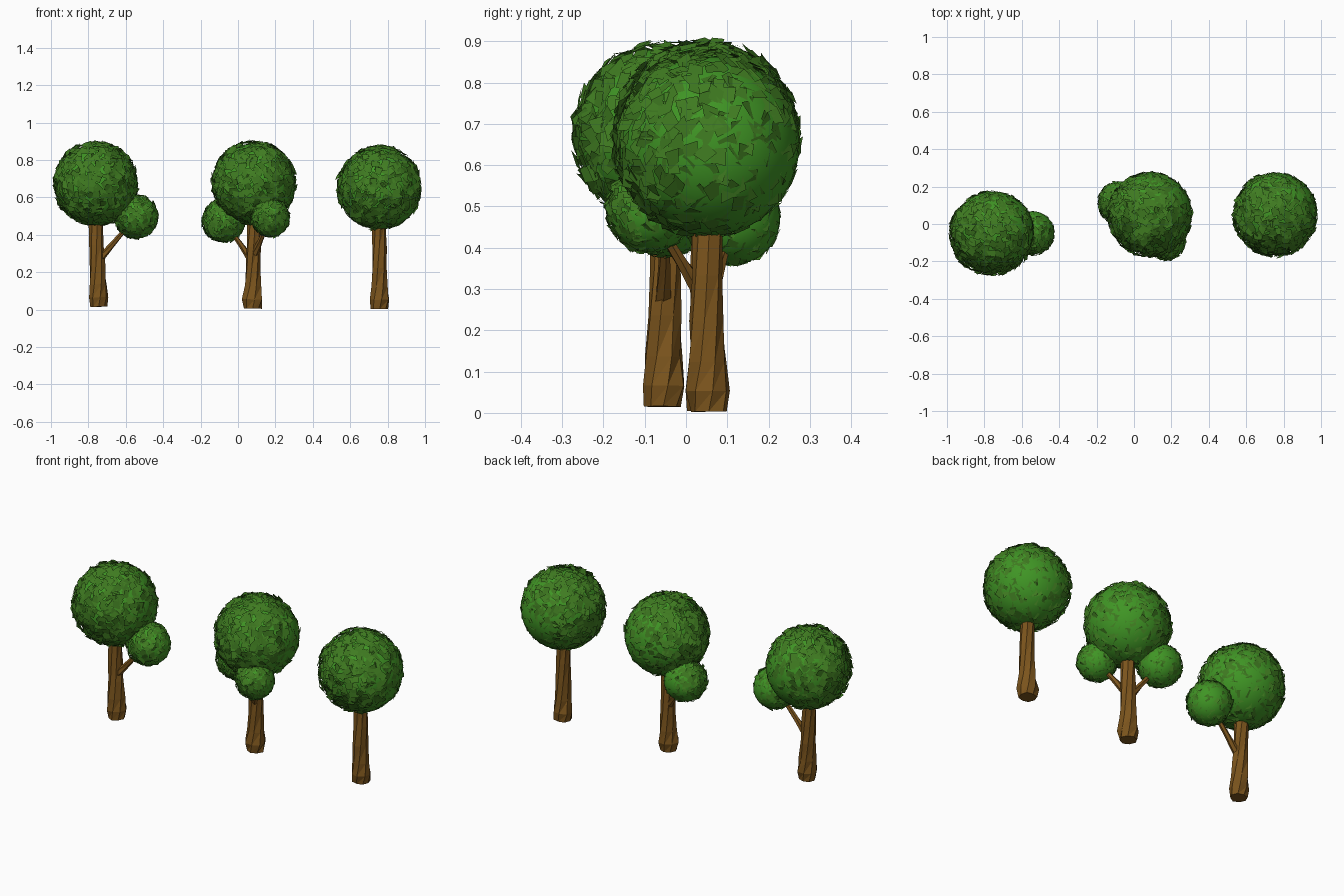
import bpy, bmesh, math, random
from mathutils import Vector

if "Cube" in bpy.data.objects:
    bpy.data.objects.remove(bpy.data.objects["Cube"])

random.seed(7)


def material(name, color):
    m = bpy.data.materials.new(name)
    m.diffuse_color = color
    m.use_nodes = True
    m.node_tree.nodes["Principled BSDF"].inputs["Base Color"].default_value = m.diffuse_color
    return m


core_mat = material("crown_green", (0.05, 0.30, 0.018, 1))
leaf_mat = material("leaf_green", (0.05, 0.20, 0.015, 1))
bark_mat = material("bark_brown", (0.20, 0.09, 0.012, 1))


def finish(bm, name, mat, smooth=False):
    me = bpy.data.meshes.new(name)
    bm.to_mesh(me)
    bm.free()
    me.materials.append(mat)
    for p in me.polygons:
        p.use_smooth = smooth
    ob = bpy.data.objects.new(name, me)
    bpy.context.collection.objects.link(ob)
    return ob


def tube(name, points, radii, sides, jitter):
    """Faceted tapering tube through the given points."""
    bm = bmesh.new()
    pts = [Vector(p) for p in points]
    axis = (pts[-1] - pts[0]).normalized()
    u = axis.cross(Vector((0, 1, 0))).normalized()
    v = axis.cross(u)
    rings = []
    for i, (p, r) in enumerate(zip(pts, radii)):
        ring = []
        for k in range(sides):
            a = 2 * math.pi * (k + 0.25 * i) / sides
            rr = r * random.uniform(1 - jitter, 1 + jitter)
            ring.append(bm.verts.new(p + rr * (math.cos(a) * u + math.sin(a) * v)))
        rings.append(ring)
    for lo, hi in zip(rings, rings[1:]):
        for k in range(sides):
            n = (k + 1) % sides
            bm.faces.new((lo[k], lo[n], hi[n]))
            bm.faces.new((lo[k], hi[n], hi[k]))
    bm.faces.new(rings[0][::-1])
    bm.faces.new(rings[-1])
    bmesh.ops.recalc_face_normals(bm, faces=bm.faces)
    return finish(bm, name, bark_mat)


def crown(name, center, radius, count):
    """Smooth ball wrapped in a shell of irregular four-sided leaves."""
    c = Vector(center)
    core_r = radius * 0.945
    bm = bmesh.new()
    bmesh.ops.create_uvsphere(bm, u_segments=32, v_segments=20, radius=core_r)
    bmesh.ops.translate(bm, verts=bm.verts, vec=c + radius * Vector((0.025, 0.03, -0.02)))
    finish(bm, name + "_core", core_mat, True)

    bm = bmesh.new()
    size = 0.022 * (radius / 0.235) ** 0.6
    for i in range(count):
        z = 1 - 2 * (i + 0.5) / count
        a = i * 2.399963
        s = math.sqrt(1 - z * z)
        n = Vector((s * math.cos(a), s * math.sin(a), z))
        n = (n + Vector([random.uniform(-0.06, 0.06) for _ in range(3)])).normalized()
        # tilt each leaf a little off the ball's surface
        tilt = (n + Vector([random.uniform(-0.32, 0.32) for _ in range(3)])).normalized()
        u = tilt.orthogonal().normalized()
        v = tilt.cross(u)
        p = c + n * radius * random.uniform(0.94, 0.985)
        spin = random.uniform(0, 2 * math.pi)
        verts = []
        for k in range(4):
            b = spin + k * math.pi / 2 + random.uniform(-0.3, 0.3)
            r = size * random.uniform(0.85, 1.55)
            verts.append(bm.verts.new(p + r * (math.cos(b) * u + math.sin(b) * v)))
        bm.faces.new(verts)
    finish(bm, name + "_leaves", leaf_mat)


# each tree: trunk x, y, ground height, sideways drift; crown; side tufts with branch start
trees = [
    ("left_tree", (-0.745, -0.055, 0.015), (-0.76, -0.05, 0.673),
     [((-0.735, -0.055, 0.275), (-0.545, -0.05, 0.497), 0.125)]),
    ("middle_tree", (0.078, 0.05, 0.005), (0.085, 0.05, 0.677),
     [((0.07, 0.06, 0.27), (-0.078, 0.112, 0.475), 0.123),
      ((0.09, 0.03, 0.30), (0.172, -0.09, 0.492), 0.11)]),
    ("right_tree", (0.757, 0.055, 0.003), (0.755, 0.05, 0.652), []),
]
# trunk profile: height, radius
profile = [(0, 0.046), (0.05, 0.055), (0.12, 0.046), (0.22, 0.042), (0.33, 0.039), (0.45, 0.037), (0.52, 0.034)]

for name, base, top, tufts in trees:
    b = Vector(base)
    drift = Vector((top[0] - base[0], top[1] - base[1], 0))
    path = [b + drift * min(1, h / 0.45) + Vector((0, 0, h)) for h, _ in profile]
    tube(name + "_trunk", path, [r for _, r in profile], 8, 0.09)
    crown(name + "_crown", top, 0.23, 720)
    for i, (start, ball, r) in enumerate(tufts, 1):
        s, e = Vector(start), Vector(ball)
        tube(f"{name}_branch_{i}", [s, s.lerp(e, 0.35), s.lerp(e, 0.9)],
             [0.021, 0.015, 0.011], 6, 0.06)
        crown(f"{name}_tuft_{i}", ball, r * 0.97, 300)
